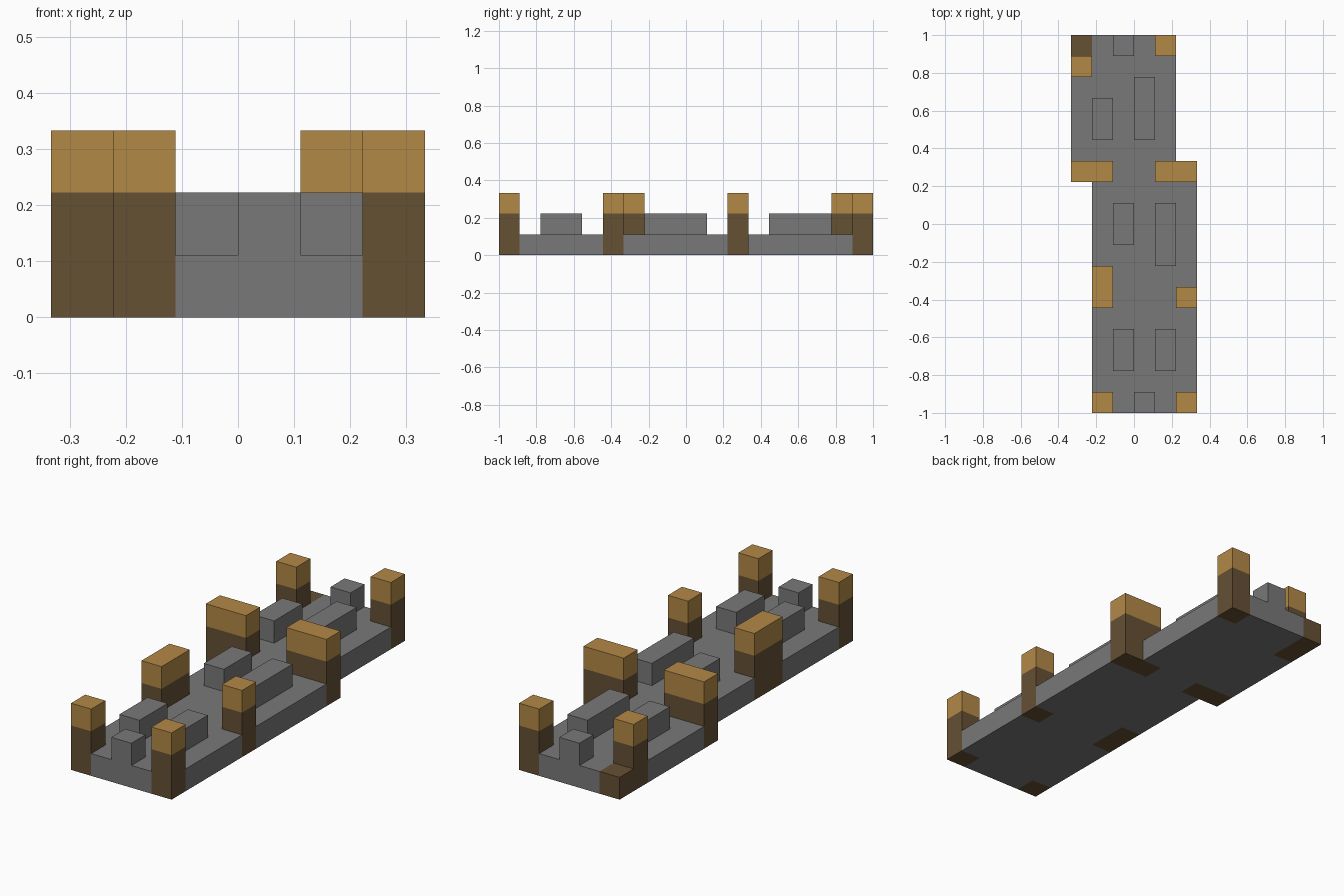
import bpy
import bmesh
import math

if "Cube" in bpy.data.objects:
    bpy.data.objects.remove(bpy.data.objects["Cube"], do_unlink=True)

U = 1 / 9  # edge of one block


def material(name, rgb):
    m = bpy.data.materials.new(name)
    m.use_nodes = True
    m.diffuse_color = (*rgb, 1)
    bsdf = next(n for n in m.node_tree.nodes if n.type == 'BSDF_PRINCIPLED')
    bsdf.inputs["Base Color"].default_value = (*rgb, 1)
    return m


stone = material("grey stone", (0.19, 0.19, 0.19))
bark = material("dark brown", (0.13, 0.082, 0.034))
wood = material("tan wood", (0.45, 0.25, 0.062))


def cells(x0, x1, y0, y1):
    return {(x, y) for x in range(x0, x1) for y in range(y0, y1)}


def block(name, plan, z0, layers):
    """Stack layers (height, material) on a plan made of grid cells."""
    bm = bmesh.new()
    for x, y in sorted(plan):
        corners = ((x, y), (x + 1, y), (x + 1, y + 1), (x, y + 1))
        bm.faces.new([bm.verts.new((a * U, b * U, z0 * U)) for a, b in corners])
    bmesh.ops.remove_doubles(bm, verts=bm.verts, dist=U / 100)
    bottom = bm.faces[:]
    top = bottom
    for i, (height, _) in enumerate(layers):
        known = set(bm.faces)
        ext = bmesh.ops.extrude_face_region(bm, geom=top, use_keep_orig=(i == 0))
        verts = [g for g in ext["geom"] if isinstance(g, bmesh.types.BMVert)]
        bmesh.ops.translate(bm, verts=verts, vec=(0, 0, height * U))
        new_top = [g for g in ext["geom"] if isinstance(g, bmesh.types.BMFace)]
        if i:
            bmesh.ops.delete(bm, geom=[f for f in top if f.is_valid], context='FACES_ONLY')
        for f in bm.faces:
            if f not in known:
                f.material_index = i
        top = new_top
    bmesh.ops.recalc_face_normals(bm, faces=bm.faces)
    bmesh.ops.dissolve_limit(bm, angle_limit=math.radians(1), verts=bm.verts,
                             edges=bm.edges, delimit={'MATERIAL'})
    mesh = bpy.data.meshes.new(name)
    bm.to_mesh(mesh)
    bm.free()
    for _, m in layers:
        mesh.materials.append(m)
    obj = bpy.data.objects.new(name, mesh)
    bpy.context.collection.objects.link(obj)
    return obj


# Posts: dark lower part with a tan top
posts = {
    "front_right_post": (-2, -1, -9, -8),
    "front_left_post": (2, 3, -9, -8),
    "middle_right_post": (-2, -1, -4, -2),
    "middle_left_post": (2, 3, -4, -3),
    "step_right_post": (-3, -1, 2, 3),
    "step_left_post": (1, 3, 2, 3),
    "back_left_post": (1, 2, 8, 9),
    "back_right_post": (-3, -2, 7, 8),
}
for name, area in posts.items():
    block(name, cells(*area), 0, [(2, bark), (1, wood)])

# Broken stump beside the back right post
stump = (-3, -2, 8, 9)
block("broken_stump", cells(*stump), 0, [(1, bark)])

# Stepped floor slab, notched around the posts
floor = cells(-2, 3, -9, 3) | cells(-3, 2, 3, 9)
for area in [*posts.values(), stump]:
    floor -= cells(*area)
block("floor_slab", floor, 0, [(1, stone)])

# Low stone blocks standing on the floor
blocks = {
    "front_block": (0, 1, -9, -8),
    "front_right_bench": (-1, 0, -7, -5),
    "front_left_bench": (1, 2, -7, -5),
    "middle_right_bench": (-1, 0, -1, 1),
    "middle_left_bench": (1, 2, -2, 1),
    "back_right_bench": (-2, -1, 4, 6),
    "back_left_bench": (0, 1, 4, 7),
    "back_block": (-1, 0, 8, 9),
}
for name, area in blocks.items():
    block(name, cells(*area), 1, [(1, stone)])
